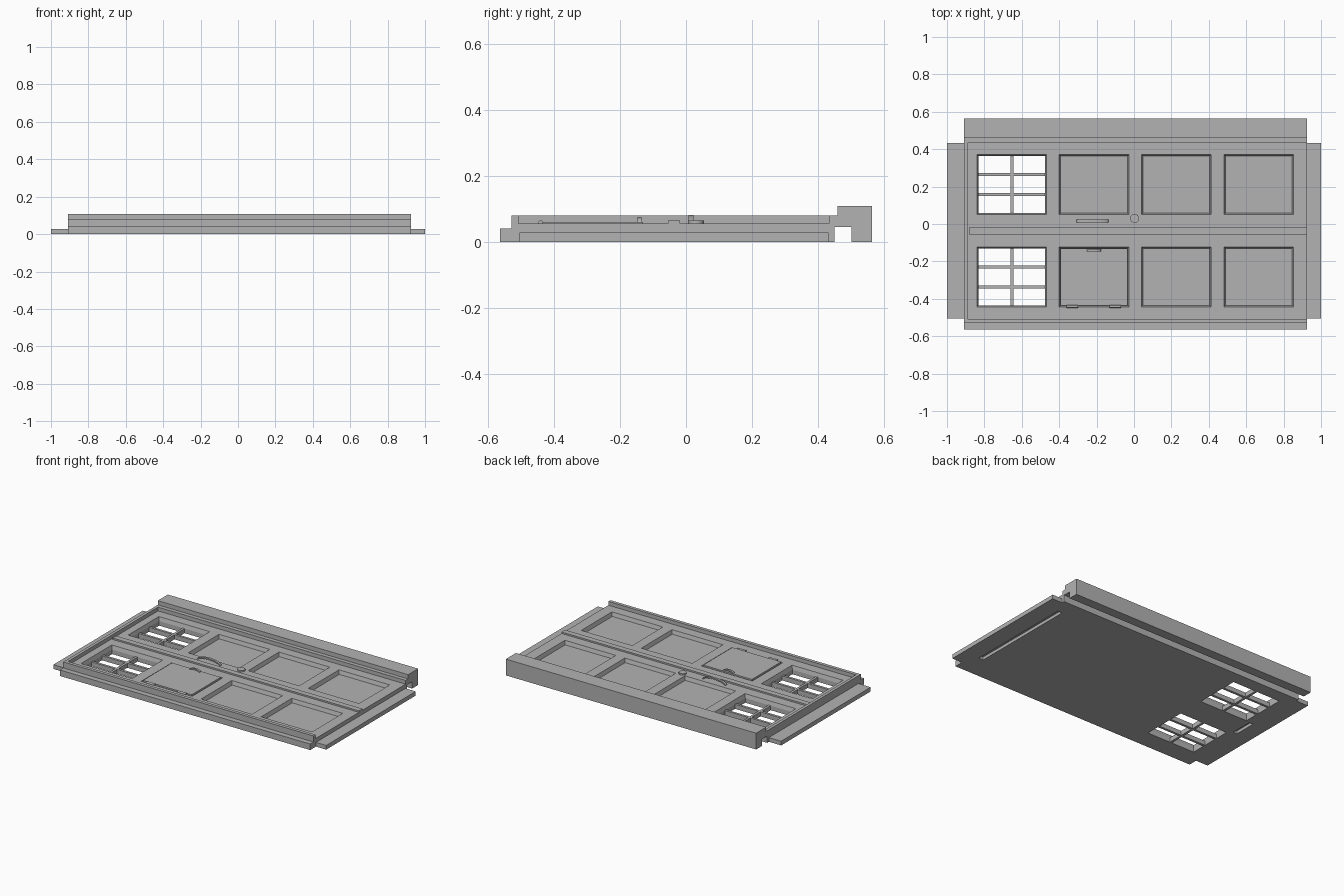
import bpy, bmesh, math
from mathutils import Matrix

if "Cube" in bpy.data.objects:
    bpy.data.objects.remove(bpy.data.objects["Cube"], do_unlink=True)

grey = bpy.data.materials.new("plain grey")
grey.use_nodes = True
grey.diffuse_color = (0.45, 0.45, 0.45, 1)
grey.node_tree.nodes["Principled BSDF"].inputs["Base Color"].default_value = (0.45, 0.45, 0.45, 1)


def finish(name, bm):
    bmesh.ops.recalc_face_normals(bm, faces=bm.faces)
    mesh = bpy.data.meshes.new(name)
    bm.to_mesh(mesh)
    bm.free()
    mesh.materials.append(grey)
    obj = bpy.data.objects.new(name, mesh)
    bpy.context.collection.objects.link(obj)
    return obj


def add_box(bm, x, y, z, spread=0):
    """Box from (min, max) ranges; its top grows by spread on each side."""
    verts = bmesh.ops.create_cube(bm, size=1)["verts"]
    for v in verts:
        sx, sy, up = v.co.x > 0, v.co.y > 0, v.co.z > 0
        grow = spread if up else 0
        v.co = (x[sx] + (grow if sx else -grow), y[sy] + (grow if sy else -grow), z[up])


def extrude(name, points, offset):
    """Solid made by sweeping a closed outline along an offset."""
    bm = bmesh.new()
    face = bm.faces.new([bm.verts.new(p) for p in points])
    out = bmesh.ops.extrude_face_region(bm, geom=[face])
    moved = [g for g in out["geom"] if isinstance(g, bmesh.types.BMVert)]
    bmesh.ops.translate(bm, verts=moved, vec=offset)
    return finish(name, bm)


def box(name, x, y, z):
    bm = bmesh.new()
    add_box(bm, x, y, z)
    return finish(name, bm)


def cut(target, bm):
    """Carve the shape in bm out of the target."""
    cutter = finish("cutter", bm)
    cutter.hide_render = True
    mod = target.modifiers.new("cut", "BOOLEAN")
    mod.operation, mod.solver, mod.object = "DIFFERENCE", "EXACT", cutter
    bpy.context.view_layer.objects.active = target
    bpy.ops.object.modifier_apply(modifier=mod.name)
    bpy.data.objects.remove(cutter, do_unlink=True)


def cylinder(name, radius, depth, centre, along_x=False, sides=24):
    bm = bmesh.new()
    turn = Matrix.Rotation(math.pi / 2, 4, "Y") if along_x else Matrix()
    bmesh.ops.create_cone(bm, cap_ends=True, segments=sides, radius1=radius, radius2=radius,
                          depth=depth, matrix=Matrix.Translation(centre) @ turn)
    obj = finish(name, bm)
    for poly in obj.data.polygons:
        poly.use_smooth = len(poly.vertices) == 4
    obj.data.set_sharp_from_angle(angle=math.radians(40))
    return obj


def arch(name, x, y, base, rise, thick, steps=14):
    """Bowed handle standing up from the surface."""
    mid, half = (x[0] + x[1]) / 2, (x[1] - x[0]) / 2
    angles = [math.pi * i / steps for i in range(steps + 1)]
    outer = [(mid + half * math.cos(a), y[0], base + rise * math.sin(a)) for a in angles]
    inner = [(mid + (half - thick) * math.cos(a), y[0], base + (rise - thick) * math.sin(a))
             for a in reversed(angles)]
    return extrude(name, outer + inner, (0, y[1] - y[0], 0))


FLOOR, PANEL = 0.055, 0.03
LEFT, RIGHT = 0.925, -0.91

# Door slab with a front lip and a hooked back rail
profile = [(-0.565, 0), (0.45, 0), (0.45, 0.045), (0.502, 0.045), (0.502, 0), (0.565, 0),
           (0.565, 0.108), (0.46, 0.108), (0.46, 0.08), (-0.53, 0.08), (-0.53, 0.04), (-0.565, 0.04)]
slab = extrude("door_slab", [(RIGHT, y, z) for y, z in profile], (LEFT - RIGHT, 0, 0))

# Sunken face, open at the left end
bm = bmesh.new()
add_box(bm, (-0.89, 1.1), (-0.508, 0.434), (FLOOR, 0.2))
cut(slab, bm)

# Two rows of four recessed panels with sloped sides
columns = [(-0.84, -0.467), (-0.40, -0.027), (0.04, 0.413), (0.48, 0.853)]
rows = [(-0.443, -0.122), (0.05, 0.371)]
SLOPE = 0.008
bm = bmesh.new()
for x0, x1 in columns:
    for y0, y1 in rows:
        add_box(bm, (x0 + SLOPE, x1 - SLOPE), (y0 + SLOPE, y1 - SLOPE), (PANEL, 2 * FLOOR - PANEL), 2 * SLOPE)
cut(slab, bm)

# Window openings, six panes each, leaving thin glazing bars
bm = bmesh.new()
BAR = 0.016
wx0, wx1 = columns[0][0] + SLOPE, columns[0][1] - SLOPE
pane_w = (wx1 - wx0 - BAR) / 2
for y0, y1 in rows:
    pane_h = (y1 - y0 - 2 * SLOPE - 2 * BAR) / 3
    for i in range(2):
        for j in range(3):
            px = wx0 + i * (pane_w + BAR)
            py = y0 + SLOPE + j * (pane_h + BAR)
            add_box(bm, (px, px + pane_w), (py, py + pane_h), (-0.05, PANEL + 0.005))
cut(slab, bm)

# Slots on the underside
bm = bmesh.new()
add_box(bm, (0.847, 0.88), (-0.40, 0.335), (-0.05, 0.02))
add_box(bm, (-0.89, -0.862), (-0.10, 0.05), (-0.05, 0.02))
cut(slab, bm)

# End tongues
box("right_tongue", (-1, RIGHT), (-0.505, 0.432), (0, 0.028))
box("left_tongue", (LEFT, 1), (-0.505, 0.432), (0, 0.028))

# Raised strip across the middle
box("middle_strip", (-0.882, LEFT), (-0.055, -0.018), (FLOOR - 0.005, 0.065))

# Small hatch with hinges and pull
box("hatch", (-0.392, -0.035), (-0.435, -0.13), (PANEL - 0.005, 0.06))
for hx in (-0.33, -0.10):
    cylinder("hatch_hinge", 0.007, 0.06, (hx, -0.441, 0.058), along_x=True, sides=16)
arch("hatch_pull", (-0.253, -0.177), (-0.147, -0.135), 0.058, 0.017, 0.009)

# Door handle and round lock
arch("door_handle", (-0.307, -0.135), (0.008, 0.023), 0.054, 0.027, 0.009)
cylinder("round_lock", 0.024, 0.013, (0.003, 0.03, 0.0575))
